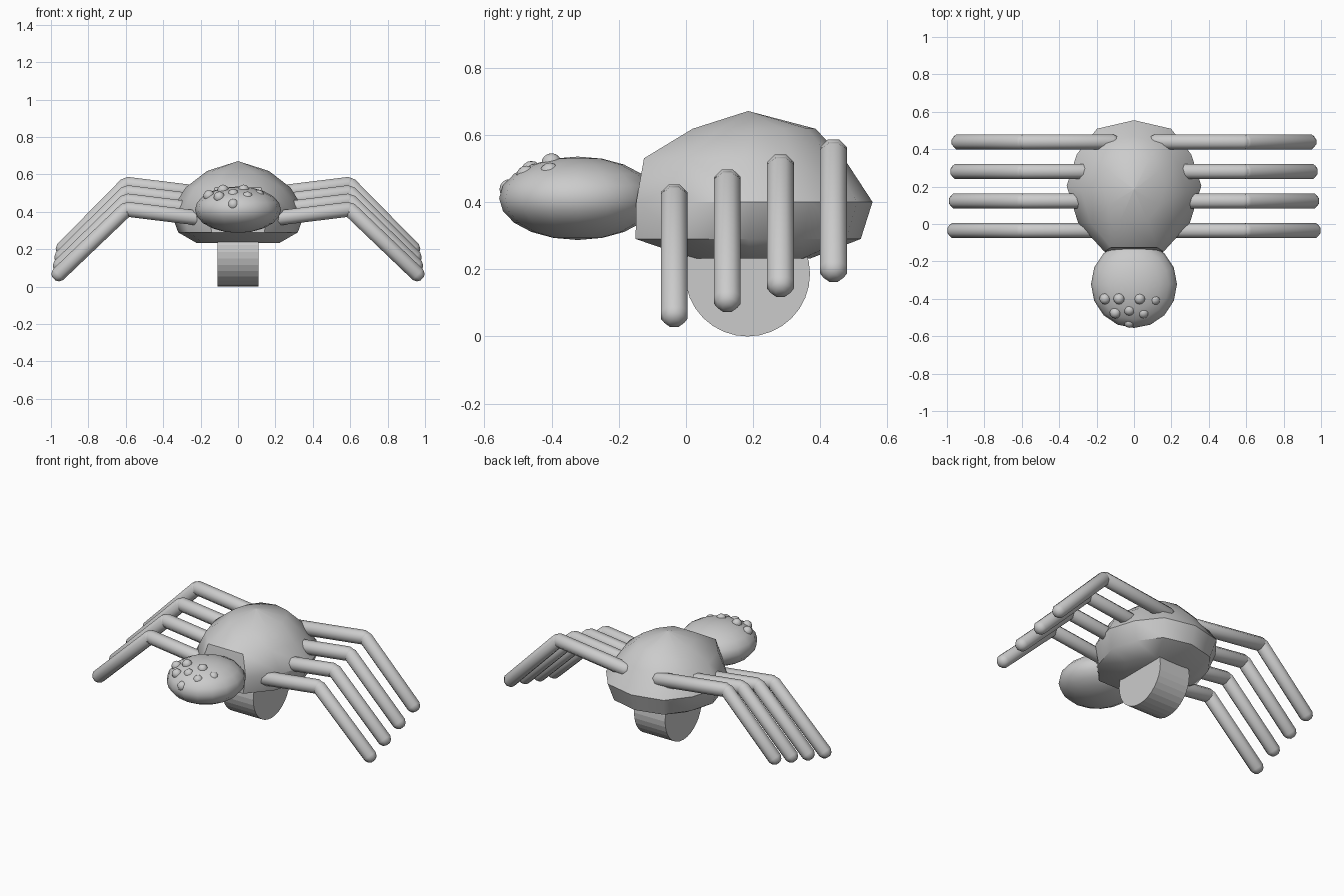
import bpy, bmesh, math
from mathutils import Vector

if "Cube" in bpy.data.objects:
    bpy.data.objects.remove(bpy.data.objects["Cube"])


def finish(name, bm, angle=40):
    bmesh.ops.recalc_face_normals(bm, faces=bm.faces)
    me = bpy.data.meshes.new(name)
    bm.to_mesh(me)
    bm.free()
    ob = bpy.data.objects.new(name, me)
    bpy.context.collection.objects.link(ob)
    bpy.context.view_layer.objects.active = ob
    for o in bpy.context.selected_objects:
        o.select_set(False)
    ob.select_set(True)
    bpy.ops.object.shade_smooth_by_angle(angle=math.radians(angle))
    return ob


def loft(bm, rings):
    """Skin equal-sized loops of points and cap both ends."""
    vs = [[bm.verts.new(p) for p in r] for r in rings]
    n = len(vs[0])
    for a, b in zip(vs, vs[1:]):
        for i in range(n):
            j = (i + 1) % n
            bm.faces.new((a[i], a[j], b[j], b[i]))
    bm.faces.new(vs[0])
    bm.faces.new(vs[-1])


def rod(bm, a, b, r, sides=8):
    """Eight-sided rod with rounded ends, a and b being the end tips."""
    a, b = Vector(a), Vector(b)
    d = (b - a).normalized()
    u = Vector((0, 1, 0))
    w = d.cross(u)
    length = (b - a).length
    prof = [(0, .35), (.25 * r, .75), (.75 * r, 1)]
    prof += [(length - t, s) for t, s in reversed(prof)]
    loft(bm, [[a + d * t + (u * math.cos(k) + w * math.sin(k)) * r * s
               for k in [(i + .5) * math.tau / sides for i in range(sides)]]
              for t, s in prof])


def ellipsoid(name, c, rad, seg, rings):
    bm = bmesh.new()
    bmesh.ops.create_uvsphere(bm, u_segments=seg, v_segments=rings, radius=1)
    for v in bm.verts:
        v.co = Vector(c) + Vector([v.co[i] * rad[i] for i in range(3)])
    return finish(name, bm)


# abdomen: faceted outline stacked in levels (z, y front, y back, half width)
half = [(.55, .87), (.85, .48), (1, 0), (.83, -.56), (.44, -1)]
outline = [(0, 1)] + half + [(-x, y) for x, y in reversed(half)]
levels = [(.232, .02, .37, .22), (.29, -.15, .52, .32), (.40, -.148, .555, .36),
          (.53, -.125, .47, .28), (.618, .02, .385, .165), (.67, .183, .187, .002)]
bm = bmesh.new()
loft(bm, [[(x * w, (f + b) / 2 + y * (b - f) / 2, z) for x, y in outline]
          for z, f, b, w in levels])
finish("abdomen", bm)

# head
ellipsoid("head", (0, -.322, .411), (.23, .234, .124), 16, 10)

# eyes
eyes = [(-.155, -.40, .485), (-.08, -.40, .515), (.03, -.40, .515),
        (.11, -.405, .487), (-.10, -.475, .478), (-.025, -.46, .492),
        (.05, -.475, .478), (-.025, -.525, .438)]
for i, p in enumerate(eyes):
    ellipsoid(f"eye_{i + 1}", p, (.03, .03, .03), 12, 8)

# legs: four pairs, each further back sits a little higher
for i in range(4):
    y, dz = -.035 + .158 * i, .0445 * i
    for side, s in (("right", 1), ("left", -1)):
        bm = bmesh.new()
        rod(bm, (s * .08, y, .35 + dz), (s * .625, y, .417 + dz), .043)
        finish(f"upper_leg_{side}_{i + 1}", bm, 50)
        bm = bmesh.new()
        rod(bm, (s * .575, y, .434 + dz), (s * (.985 - .008 * i), y, .042 + dz), .043)
        finish(f"lower_leg_{side}_{i + 1}", bm, 50)

# wheel under the abdomen
bm = bmesh.new()
loft(bm, [[(x, .183 + .186 * math.sin(a), .186 - .186 * math.cos(a))
           for a in [i * math.tau / 32 for i in range(32)]] for x in (-.11, .11)])
finish("wheel", bm, 5)
